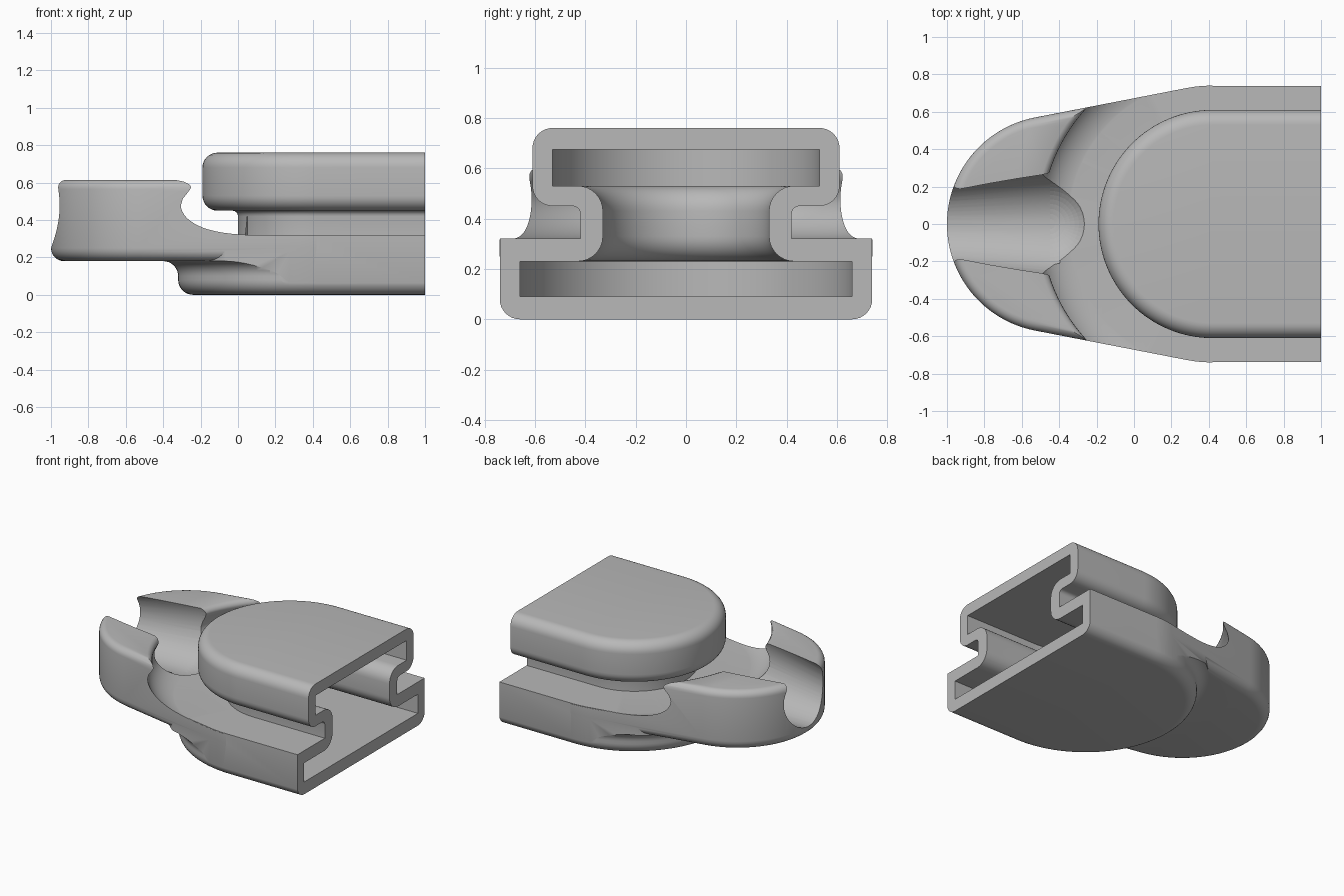
import bpy, bmesh, math
from mathutils import Vector

cube = bpy.data.objects.get("Cube")
if cube:
    bpy.data.objects.remove(cube, do_unlink=True)

CX = 0.42            # centre of the rounded ends
NOSE_X, NOSE_R, BODY_R = -0.42, 0.58, 0.74

grey = bpy.data.materials.new("plain grey")
grey.use_nodes = True
grey.diffuse_color = (0.48, 0.48, 0.48, 1)
grey.node_tree.nodes["Principled BSDF"].inputs["Base Color"].default_value = (0.48, 0.48, 0.48, 1)


def to_object(bm, name):
    bmesh.ops.recalc_face_normals(bm, faces=bm.faces)
    mesh = bpy.data.meshes.new(name)
    bm.to_mesh(mesh)
    bm.free()
    mesh.materials.append(grey)
    ob = bpy.data.objects.new(name, mesh)
    bpy.context.collection.objects.link(ob)
    return ob


def arc(cx, cz, rx, rz, a0, a1, n=8):
    return [(cx + rx * math.cos(math.radians(a0 + (a1 - a0) * i / n)),
             cz + rz * math.sin(math.radians(a0 + (a1 - a0) * i / n))) for i in range(n + 1)]


def stadium(name, profile, end_x=1.0, steps=64):
    """Sweep a half profile around a semicircle and along both straight sides."""
    bm = bmesh.new()
    stations = [(end_x, math.pi / 2)]
    stations += [(CX, math.pi / 2 + math.pi * i / steps) for i in range(steps + 1)]
    stations.append((end_x, 1.5 * math.pi))
    rings = [[bm.verts.new((ox + r * math.cos(a), r * math.sin(a), z)) for r, z in profile]
             for ox, a in stations]
    for a, b in zip(rings, rings[1:]):
        for i in range(len(profile) - 1):
            bm.faces.new((a[i], a[i + 1], b[i + 1], b[i]))
    bm.faces.new(rings[0])
    bm.faces.new(rings[-1])
    bmesh.ops.remove_doubles(bm, verts=bm.verts, dist=1e-5)
    bmesh.ops.dissolve_degenerate(bm, edges=bm.edges, dist=1e-5)
    return to_object(bm, name)


def nose_prism(name, z0, z1, end_x, shrink=0.0, low=0.0, high=0.0):
    """Tapered outline tangent to the nose and body circles, with rounded rims."""
    tilt = math.degrees(math.asin((BODY_R - NOSE_R) / (CX - NOSE_X)))
    side = 90 + tilt
    pts = arc(CX, 0, BODY_R - shrink, BODY_R - shrink, 90, side, 6)
    pts += arc(NOSE_X, 0, NOSE_R - shrink, NOSE_R - shrink, side, 360 - side, 64)
    pts += arc(CX, 0, BODY_R - shrink, BODY_R - shrink, 360 - side, 270, 6)
    if end_x > CX:
        pts = [(end_x, BODY_R - shrink)] + pts + [(end_x, shrink - BODY_R)]
    bm = bmesh.new()
    face = bm.faces.new([bm.verts.new((x, y, z0)) for x, y in pts])
    new = bmesh.ops.extrude_face_region(bm, geom=[face])["geom"]
    bmesh.ops.translate(bm, vec=(0, 0, z1 - z0), verts=[v for v in new if isinstance(v, bmesh.types.BMVert)])
    bmesh.ops.recalc_face_normals(bm, faces=bm.faces)
    for z, width in ((z0, low), (z1, high)):
        if width:
            rim = [e for e in bm.edges if all(abs(v.co.z - z) < 1e-5 for v in e.verts)]
            bmesh.ops.bevel(bm, geom=rim, offset=width, segments=6, profile=0.5, affect='EDGES')
    return to_object(bm, name)


def boolean(ob, other, operation, keep=False):
    mod = ob.modifiers.new("combine", 'BOOLEAN')
    mod.operation, mod.object, mod.solver = operation, other, 'EXACT'
    bpy.context.view_layer.objects.active = ob
    bpy.ops.object.modifier_apply(modifier=mod.name)
    if not keep:
        bpy.data.objects.remove(other, do_unlink=True)


# Base slab, flared under the nose and trimmed to the tapered outline
base = stadium("slider_body", [(0, 0)] + arc(0.66, 0.08, 0.08, 0.08, -90, 0)
               + arc(0.82, 0.10, 0.08, 0.08, 180, 90) + [(0.82, 0.32), (0, 0.32)])
boolean(base, nose_prism("outline_cutter", -0.1, 0.5, 1.1, shrink=0.002), 'INTERSECT')

# Raised nose with a curved trough scooped out behind it
nose = nose_prism("nose", 0.18, 0.615, CX, low=0.07, high=0.05)
trough = stadium("trough_cutter", [(0, 0.315), (0.73, 0.315)]
                 + arc(0.74, 0.48, 0.21, 0.162, -85, 0, 14)
                 + [(0.943, 0.515), (0.925, 0.55), (0.915, 0.575), (0.917, 0.59),
                    (0.928, 0.606), (0.95, 0.616), (0.97, 0.7), (0, 0.7)])
boolean(nose, trough, 'DIFFERENCE')
boolean(base, nose, 'UNION')

# Lengthwise rounded groove through the nose
bm = bmesh.new()
for x, z, r in ((-1.1, 0.46, 0.21), (-0.45, 0.53, 0.28)):
    ball = bmesh.ops.create_uvsphere(bm, u_segments=48, v_segments=32, radius=r)["verts"]
    bmesh.ops.translate(bm, vec=Vector((x, 0, z)), verts=ball)
hull = bmesh.ops.convex_hull(bm, input=bm.verts)
bmesh.ops.delete(bm, geom=list({v for v in hull["geom_interior"] if isinstance(v, bmesh.types.BMVert)}),
                 context='VERTS')
boolean(base, to_object(bm, "groove_cutter"), 'DIFFERENCE')

# Neck and upper slab
upper = stadium("upper_slab", [(0, 0.27), (0.42, 0.27)]
                + arc(0.45, 0.42, 0.03, 0.03, 180, 90, 4)
                + arc(0.53, 0.53, 0.08, 0.08, -90, 0)
                + arc(0.53, 0.68, 0.08, 0.08, 0, 90) + [(0, 0.76)])
boolean(base, upper, 'UNION')

# Hollow interior, open at the flat end
cavity = stadium("cavity_cutter", [(0, 0.09), (0.66, 0.09), (0.66, 0.23)]
                 + arc(0.43, 0.33, 0.10, 0.10, 270, 180)
                 + arc(0.43, 0.43, 0.10, 0.10, 180, 90)
                 + [(0.53, 0.53), (0.53, 0.675), (0, 0.675)], end_x=1.1)
boolean(base, cavity, 'DIFFERENCE')

# Smooth shading with crisp corners
bpy.ops.object.select_all(action='DESELECT')
base.select_set(True)
bpy.context.view_layer.objects.active = base
bpy.ops.object.shade_smooth_by_angle(angle=math.radians(32))
